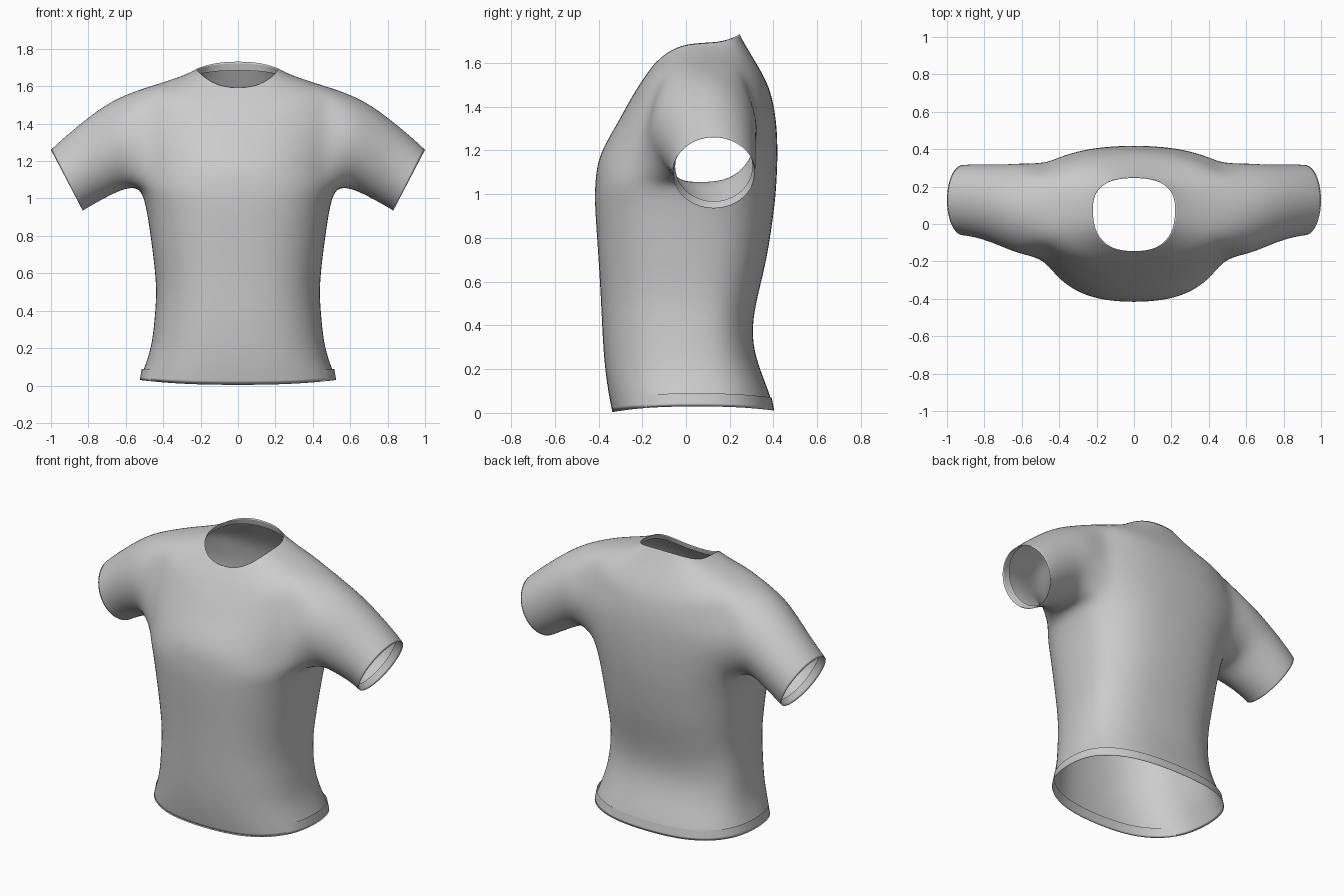
import bpy, bmesh, math
from mathutils import Vector

if "Cube" in bpy.data.objects:
    bpy.data.objects.remove(bpy.data.objects["Cube"])

N = 12            # columns from front centre (0) to back centre (12) on one half
P = 0.8           # squareness of the body section

bm = bmesh.new()
crease = bm.edges.layers.float.new("crease_edge")


def ring(w, yc, yf, yb, zf, zs, zb):
    """Half ring of points: width, side y, front/back y, front/side/back z."""
    pts = []
    for j in range(N + 1):
        a = math.pi * j / N
        s, c = max(math.sin(a), 0.0), math.cos(a)
        s = 0.0 if j in (0, N) else s
        d, z0 = (yc - yf, zf) if c > 0 else (yb - yc, zb)
        y = yc - math.copysign(d * abs(c) ** P, c)
        pts.append(Vector((w * s ** P, y, z0 + (zs - z0) * s * s)))
    return pts


def verts(pts):
    return [bm.verts.new(p) for p in pts]


def bridge(a, b, closed=False):
    n = len(a)
    for i in range(n if closed else n - 1):
        k = (i + 1) % n
        bm.faces.new((a[i], a[k], b[k], b[i]))


def sharpen(row, closed=False):
    n = len(row)
    for i in range(n if closed else n - 1):
        bm.edges.get((row[i], row[(i + 1) % n]))[crease] = 1.0


# torso from hem up to the armpit
body = [ring(*r) for r in (
    (0.530, 0.04, -0.340, 0.407, 0.003, 0.030, 0.010),
    (0.503, 0.04, -0.358, 0.385, 0.090, 0.100, 0.090),
    (0.465, 0.04, -0.375, 0.335, 0.210, 0.210, 0.210),
    (0.450, 0.04, -0.385, 0.298, 0.350, 0.350, 0.350),
    (0.437, 0.04, -0.392, 0.322, 0.510, 0.510, 0.510),
    (0.455, 0.04, -0.402, 0.368, 0.680, 0.680, 0.680),
    (0.478, 0.04, -0.414, 0.395, 0.850, 0.850, 0.850),
    (0.500, 0.05, -0.422, 0.412, 0.980, 0.980, 0.980),
    (0.530, 0.06, -0.418, 0.418, 1.070, 1.060, 1.080))]
rows = [verts(r) for r in body]
for lo, hi in zip(rows, rows[1:]):
    bridge(lo, hi)

# folded hem inside the bottom edge
hem = verts([Vector((p.x * 0.98, p.y * 0.97, p.z + 0.06)) for p in body[0]])
bridge(hem, rows[0])
sharpen(rows[0])

# chest and back panels either side of the armhole
front, back = [rows[-1][:5]], [rows[-1][8:]]
for yf, yb, z, ef, eb in (
        (-0.405, 0.422, 1.18, (0.46, -0.21, 1.17), (0.47, 0.32, 1.18)),
        (-0.325, 0.418, 1.31, (0.475, -0.18, 1.31), (0.48, 0.33, 1.32)),
        (-0.265, 0.402, 1.42, (0.475, -0.135, 1.45), (0.475, 0.285, 1.46))):
    for side, yc, edge in ((front, yf, ef), (back, yb, eb)):
        pts = []
        for j in range(5):
            f = (math.sin(math.pi * j / N) / math.sin(math.pi / 3)) ** P if j else 0.0
            pts.append(Vector((edge[0] * f, yc + (edge[1] - yc) * f ** 2.5,
                               z + (edge[2] - z) * f * f)))
        side.append(verts(pts if side is front else pts[::-1]))

# shoulders rising to the neckline
yoke = [ring(*r) for r in (
    (0.510, 0.08, -0.215, 0.375, 1.500, 1.590, 1.510),
    (0.350, 0.08, -0.180, 0.310, 1.550, 1.638, 1.620),
    (0.260, 0.08, -0.158, 0.265, 1.580, 1.672, 1.695),
    (0.222, 0.08, -0.147, 0.247, 1.592, 1.692, 1.732))]
top = [verts(r) for r in yoke]
for lo, hi in zip(top, top[1:]):
    bridge(lo, hi)
front.append(top[0][:5])
back.append(top[0][8:])
for side in (front, back):
    for lo, hi in zip(side, side[1:]):
        bridge(lo, hi)

# narrow fold inside the neckline
neck = verts([p.lerp(q, 0.6) + Vector((0, 0, -0.025))
              for p, q in zip(yoke[3], yoke[2])])
bridge(top[3], neck)
sharpen(top[3])

# sleeve: armhole loop starting at the armpit, going by the back over the top
loop = (rows[-1][6:9] + [r[0] for r in back[1:4]] + top[0][8:3:-1]
        + [r[4] for r in front[3:0:-1]] + rows[-1][4:6])


def sleeve_ring(tx, tz, bx, bz, y0, y1, grow=1.025):
    mid = Vector(((tx + bx) / 2, (y0 + y1) / 2, (tz + bz) / 2))
    up = Vector(((tx - bx) / 2, 0, (tz - bz) / 2)) * grow
    dy = Vector((0, (y1 - y0) / 2, 0)) * grow
    return [mid - up * math.cos(t) + dy * math.sin(t)
            for t in (2 * math.pi * k / 16 for k in range(16))]


for r in ((0.600, 1.555, 0.600, 1.055, -0.165, 0.325),
          (0.720, 1.495, 0.670, 1.025, -0.125, 0.317),
          (0.860, 1.385, 0.750, 0.982, -0.080, 0.318),
          (0.960, 1.298, 0.806, 0.950, -0.064, 0.318),
          (1.000, 1.260, 0.830, 0.935, -0.060, 0.315)):
    nxt = verts(sleeve_ring(*r))
    bridge(loop, nxt, True)
    loop = nxt
cuff = verts(sleeve_ring(0.955, 1.292, 0.795, 0.963, -0.054, 0.308, 1.0))
bridge(loop, cuff, True)
sharpen(loop, True)

bmesh.ops.recalc_face_normals(bm, faces=bm.faces)
bm.faces.ensure_lookup_table()
if bm.faces[0].normal.y > 0:      # first face is at the front of the hem
    bmesh.ops.reverse_faces(bm, faces=bm.faces)
for f in bm.faces:
    f.smooth = True

mesh = bpy.data.meshes.new("shirt")
bm.to_mesh(mesh)
bm.free()
shirt = bpy.data.objects.new("shirt", mesh)
bpy.context.collection.objects.link(shirt)

# mirror the half and smooth the cloth
mir = shirt.modifiers.new("mirror", "MIRROR")
mir.use_clip = True
sub = shirt.modifiers.new("smooth", "SUBSURF")
sub.levels = sub.render_levels = 2

cloth = bpy.data.materials.new("grey cloth")
cloth.diffuse_color = (0.6, 0.6, 0.6, 1)
cloth.use_nodes = True
cloth.node_tree.nodes["Principled BSDF"].inputs["Base Color"].default_value = cloth.diffuse_color
mesh.materials.append(cloth)
